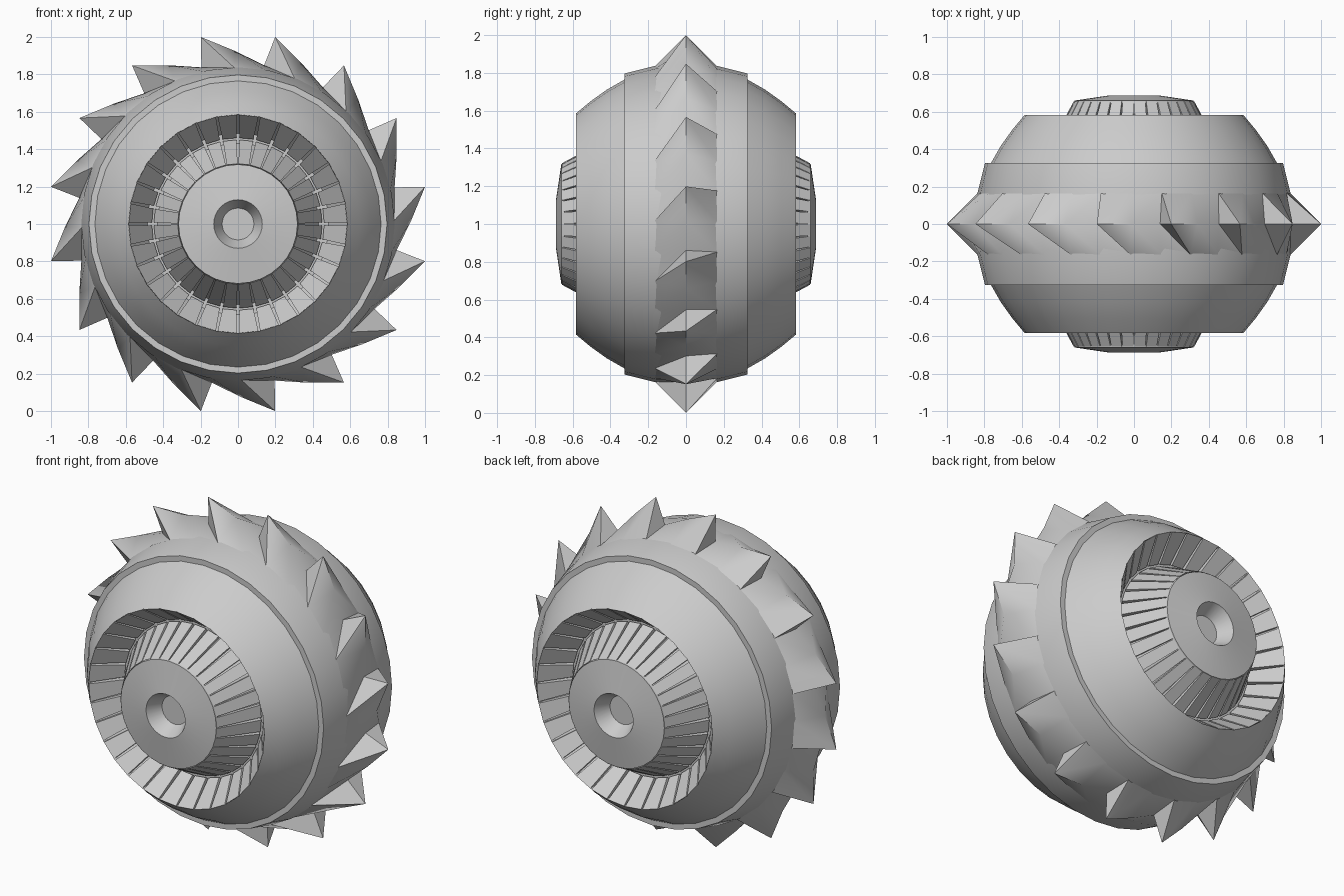
import bpy, bmesh, math

if "Cube" in bpy.data.objects:
    bpy.data.objects.remove(bpy.data.objects["Cube"])

N = 32          # sides of the round parts and number of vent panels per ring
TEETH = 16


def pt(r, y, deg):
    """Point at radius r around the wheel axis (y), centre height 1."""
    a = math.radians(deg)
    return (r * math.cos(a), y, 1 + r * math.sin(a))


def make(name, bm, smooth=None):
    bmesh.ops.remove_doubles(bm, verts=bm.verts, dist=1e-5)
    bmesh.ops.recalc_face_normals(bm, faces=bm.faces)
    me = bpy.data.meshes.new(name)
    bm.to_mesh(me)
    bm.free()
    ob = bpy.data.objects.new(name, me)
    bpy.context.collection.objects.link(ob)
    if smooth:
        bpy.ops.object.select_all(action='DESELECT')
        ob.select_set(True)
        bpy.context.view_layer.objects.active = ob
        bpy.ops.object.shade_smooth_by_angle(angle=math.radians(smooth))
    return ob


def lathe(name, prof, smooth=30):
    """Revolve a (radius, y) profile around the wheel axis."""
    bm = bmesh.new()
    rings = [[bm.verts.new(pt(r, y, 360 * k / N)) for k in range(N)]
             for r, y in prof]
    for a, b in zip(rings, rings[1:]):
        for k in range(N):
            j = (k + 1) % N
            bm.faces.new((a[k], a[j], b[j], b[k]))
    return make(name, bm, smooth)


def panels(name, top, bottom, base_top, base_bottom, s):
    """Ring of separate slanted blocks; s flips front/back."""
    bm = bmesh.new()
    step = 360 / N
    for k in range(N):
        c = (k + 0.5) * step
        vs = []
        for (r, y), h in ((top, .46), (bottom, .41), (base_bottom, .41), (base_top, .46)):
            vs += [bm.verts.new(pt(r, s * y, c + d * h * step)) for d in (-1, 1)]
        for i in range(4):
            a, b = 2 * i, 2 * ((i + 1) % 4)
            bm.faces.new((vs[a], vs[a + 1], vs[b + 1], vs[b]))
        for o in (0, 1):
            bm.faces.new([vs[2 * i + o] for i in range(4)])
    return make(name, bm)


# central tread band
lathe("tread_band", [(.76, -.325), (.797, -.325), (.838, -.16), (.84, 0),
                     (.838, .16), (.797, .325), (.76, .325)])

# saw teeth wrapped around the band, each with a skewed steep face
bm = bmesh.new()
step = 360 / TEETH
for k in range(TEETH):
    a = 78.75 + k * step
    rows = []
    for f in (0, .5, 1):
        ridge_r = 1.0196 + (.86 - 1.0196) * f - (.015 if f == .5 else 0)
        ridge_a = a - f * (step - 1.9)
        rows.append([bm.verts.new(p) for p in (
            pt(.835, -.165, a - 10 - f * step),
            pt(ridge_r, 0, ridge_a),
            pt(.835, .165, a + 1 - f * step))])
    for p, q in zip(rows, rows[1:]):
        for i in (0, 1):
            bm.faces.new((p[i], p[i + 1], q[i + 1], q[i]))
    # steep face down to the neighbouring valley
    valley = bm.verts.new(pt(.86, 0, a + 1.9))
    front, tip, back = rows[0]
    bm.faces.new((front, tip, valley))
    bm.faces.new((tip, back, valley))
make("saw_teeth", bm, 35)

for s, side in ((-1, "front"), (1, "back")):
    # rounded shoulder running into the vent recess
    shoulder = [(.768, .32), (.712, .418), (.65, .505), (.585, .583),
                (.583, .545), (.485, .40), (.42, .40)]
    lathe(side + "_shoulder", [(r, s * y) for r, y in shoulder])

    # hub with shallow cone face and centre hole
    hub = [(.43, .40), (.325, .60), (.318, .66), (.13, .688),
           (.085, .60), (0, .60)]
    lathe(side + "_hub", [(r, s * y) for r, y in hub], 20)

    # vent panels on the outer wall and on the hub
    panels(side + "_outer_vents", (.583, .583), (.46, .42),
           (.586, .55), (.48, .395), s)
    panels(side + "_hub_vents", (.322, .656), (.45, .42),
           (.315, .62), (.42, .395), s)
